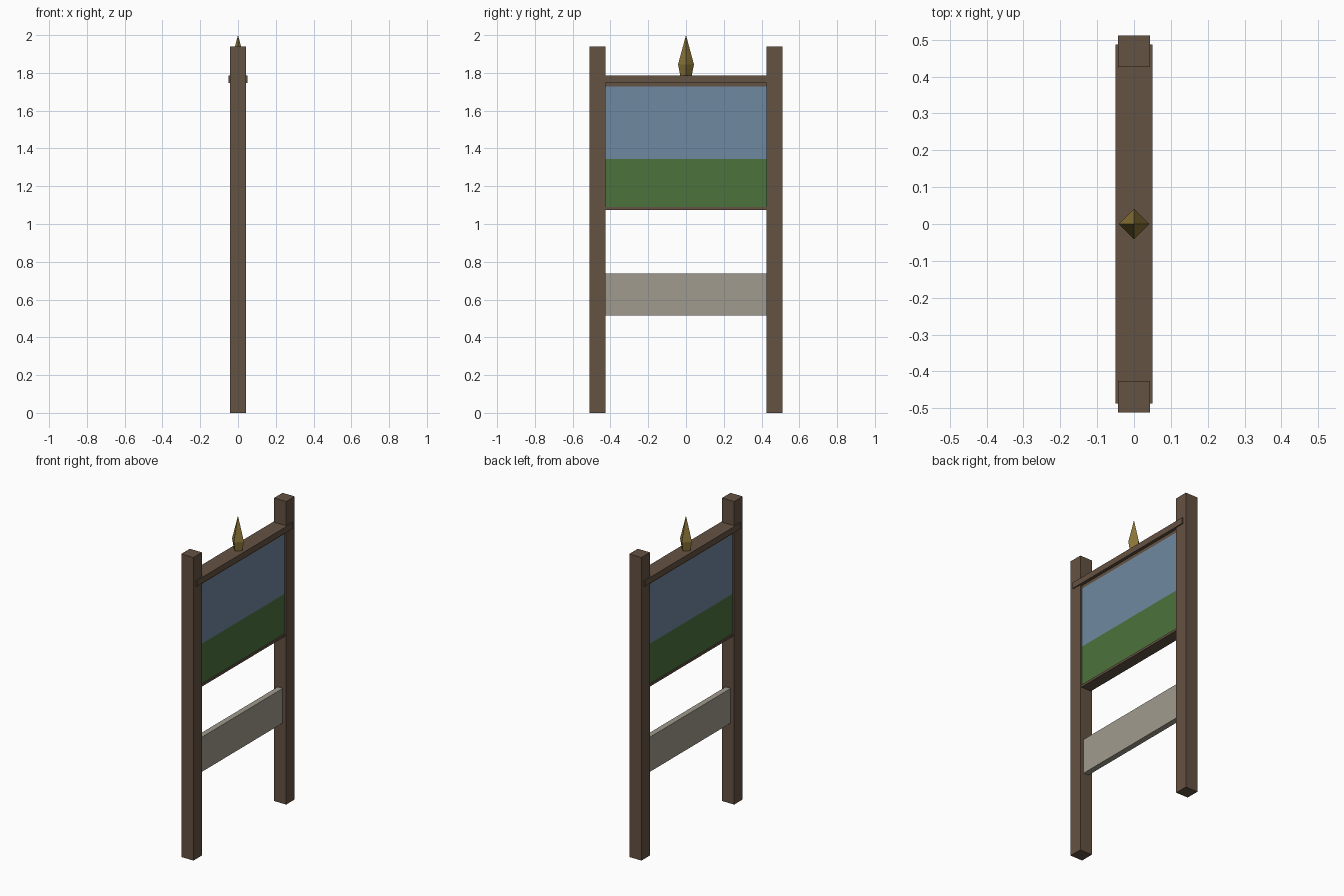
import bpy
import bmesh

cube = bpy.data.objects.get("Cube")
if cube:
    bpy.data.objects.remove(cube, do_unlink=True)


def material(name, rgb):
    """Flat material from 0-255 sRGB values."""
    lin = [((c / 255 + 0.055) / 1.055) ** 2.4 for c in rgb]
    m = bpy.data.materials.new(name)
    m.use_nodes = True
    m.diffuse_color = (*lin, 1)
    m.node_tree.nodes["Principled BSDF"].inputs["Base Color"].default_value = (*lin, 1)
    return m


wood = material("brown_wood", (100, 82, 66))
sky = material("sky_blue", (112, 136, 160))
grass = material("grass_green", (76, 114, 60))
pale = material("pale_plank", (160, 155, 142))
gold = material("dull_gold", (138, 116, 55))


def finish(name, bm, mats):
    mesh = bpy.data.meshes.new(name)
    bm.normal_update()
    bm.to_mesh(mesh)
    bm.free()
    for m in mats:
        mesh.materials.append(m)
    obj = bpy.data.objects.new(name, mesh)
    bpy.context.collection.objects.link(obj)
    return obj


def box_mesh(half_x, y0, y1, z0, z1):
    bm = bmesh.new()
    bmesh.ops.create_cube(bm, size=1)
    for v in bm.verts:
        v.co.x *= 2 * half_x
        v.co.y = y0 if v.co.y < 0 else y1
        v.co.z = z0 if v.co.z < 0 else z1
    return bm


def box(name, mat, *dims):
    return finish(name, box_mesh(*dims), [mat])


# Posts
box("front_post", wood, 0.043, -0.512, -0.426, 0, 1.94)
box("back_post", wood, 0.043, 0.426, 0.512, 0, 1.94)

# Cap rail, sill and lower plank
box("cap_rail", wood, 0.05, -0.487, 0.487, 1.747, 1.785)
box("bottom_sill", wood, 0.036, -0.43, 0.43, 1.075, 1.09)
box("lower_plank", pale, 0.018, -0.43, 0.43, 0.515, 0.737)

# Picture board: bands of colour on both broad faces, split by height
board = box_mesh(0.03, -0.43, 0.43, 1.08, 1.75)
for z in (1.345, 1.727):
    bmesh.ops.bisect_plane(board, geom=board.verts[:] + board.edges[:] + board.faces[:],
                           plane_co=(0, 0, z), plane_no=(0, 0, 1))
board.normal_update()
for f in board.faces:
    z = f.calc_center_median().z
    if abs(f.normal.x) > 0.9 and z < 1.727:
        f.material_index = 1 if z > 1.345 else 2
finish("picture_board", board, [wood, sky, grass])

# Four-sided spearhead finial
bm = bmesh.new()
bmesh.ops.create_cone(bm, cap_ends=True, segments=4, radius1=0.03, radius2=0.042, depth=0.06)
top = max(bm.faces, key=lambda f: f.calc_center_median().z)
bmesh.ops.translate(bm, verts=bm.verts, vec=(0, 0, 1.815))
tip = bmesh.ops.poke(bm, faces=[top])["verts"][0]
tip.co.z = 2.0
finish("finial", bm, [gold])
